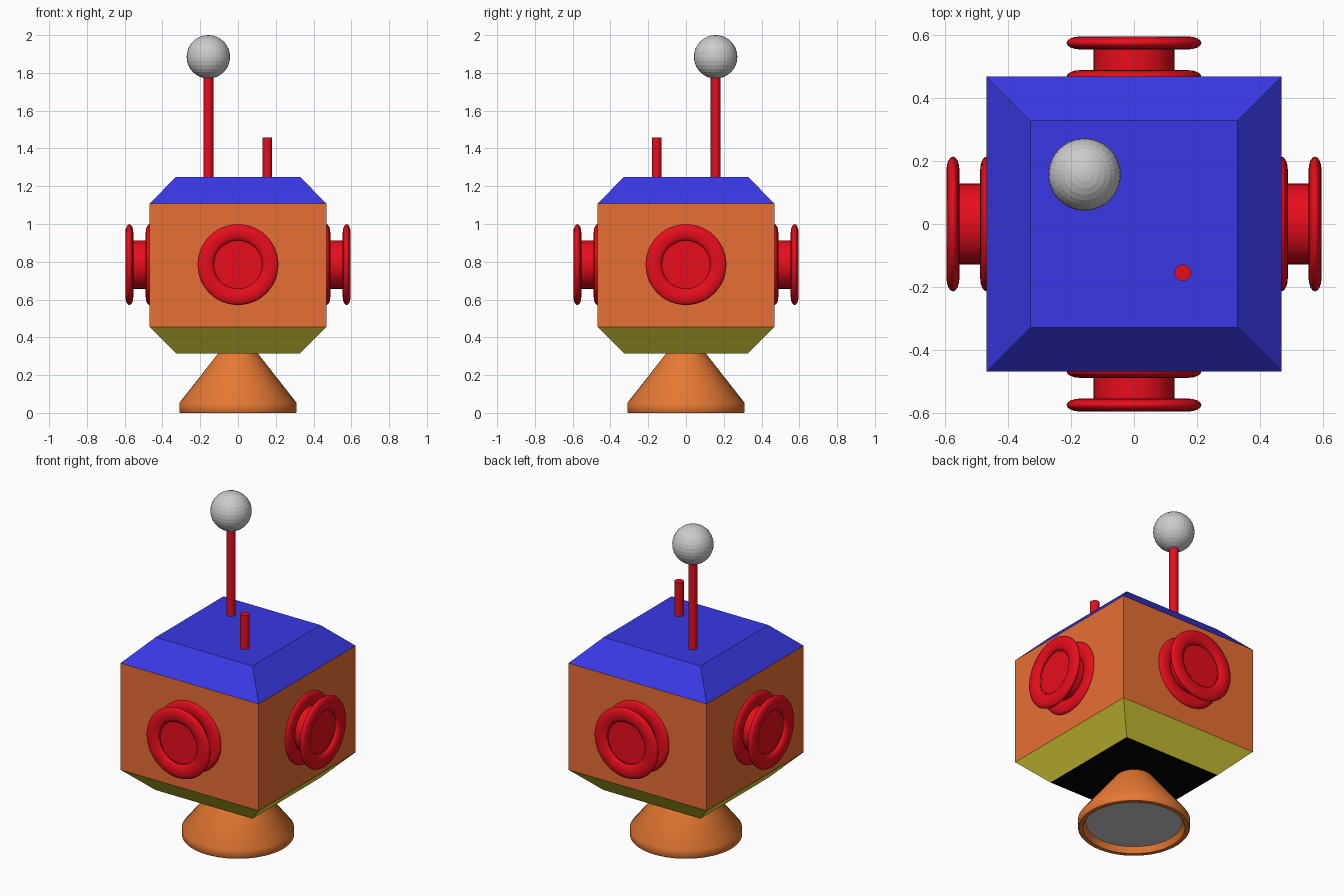
import bpy, bmesh, math
from mathutils import Vector

if "Cube" in bpy.data.objects:
    bpy.data.objects.remove(bpy.data.objects["Cube"])


def material(name, rgb):
    m = bpy.data.materials.new(name)
    m.diffuse_color = (*rgb, 1)
    m.use_nodes = True
    m.node_tree.nodes["Principled BSDF"].inputs["Base Color"].default_value = m.diffuse_color
    return m


RED = material("red", (0.80, 0.004, 0.012))
ORANGE = material("orange", (0.80, 0.156, 0.034))
COPPER = material("copper", (0.80, 0.19, 0.033))
BLUE = material("blue", (0.04, 0.04, 0.79))
OLIVE = material("olive", (0.78, 0.70, 0.043))
BLACK = material("black", (0, 0, 0))


def finish(name, mat=None, angle=None):
    ob = bpy.context.object
    ob.name = name
    if mat:
        ob.data.materials.append(mat)
    if angle:
        bpy.ops.object.shade_smooth_by_angle(angle=math.radians(angle))
    return ob


def lathe(name, profile, sides, caps=False, turn=0.0, banded=False):
    """Revolve (radius, z) points around z; banded gives each band its own material slot."""
    bm = bmesh.new()
    rings = []
    for r, z in profile:
        rings.append([bm.verts.new((r * math.cos(turn + math.tau * i / sides),
                                    r * math.sin(turn + math.tau * i / sides), z))
                      for i in range(sides)])
    for band, (a, b) in enumerate(zip(rings, rings[1:])):
        for i in range(sides):
            j = (i + 1) % sides
            f = bm.faces.new((a[i], a[j], b[j], b[i]))
            f.material_index = band if banded else 0
    if caps:
        bm.faces.new(rings[0][::-1]).material_index = len(rings) - 1 if banded else 0
        bm.faces.new(rings[-1]).material_index = len(rings) - 2 if banded else 0
    me = bpy.data.meshes.new(name)
    bm.to_mesh(me)
    bm.free()
    ob = bpy.data.objects.new(name, me)
    bpy.context.collection.objects.link(ob)
    bpy.ops.object.select_all(action='DESELECT')
    ob.select_set(True)
    bpy.context.view_layer.objects.active = ob
    return ob


# Square cabin: olive underside slope, orange walls, blue roof, black floor
s2 = math.sqrt(2)
cabin = lathe("cabin", [(0.328 * s2, 0.315), (0.468 * s2, 0.455),
                        (0.468 * s2, 1.108), (0.328 * s2, 1.25)],
              4, True, math.pi / 4, True)
for m in (OLIVE, ORANGE, BLUE, BLACK):
    cabin.data.materials.append(m)

# Engine bell: copper shell with a raised lip around a flat grey plate
lathe("engine_bell", [(0.267, 0.035), (0.283, 0.0), (0.307, 0.0), (0.311, 0.005),
                      (0.311, 0.052), (0.105, 0.315)], 48)
finish("engine_bell", COPPER, 45)
bpy.ops.mesh.primitive_circle_add(vertices=48, radius=0.268, fill_type='NGON',
                                  location=(0, 0, 0.035), rotation=(math.pi, 0, 0))
finish("engine_plate")

# Porthole on each wall: a short drum with two flattened rings
for k, side in enumerate(("right", "back", "left", "front")):
    turn = k * math.pi / 2
    out = Vector((math.cos(turn), math.sin(turn), 0))
    rot = (0, math.pi / 2, turn)

    def at(d):
        return out * d + Vector((0, 0, 0.785))

    bpy.ops.mesh.primitive_cylinder_add(vertices=48, radius=0.128, depth=0.12,
                                        location=at(0.508), rotation=rot)
    finish(side + "_porthole_drum", RED, 30)
    for label, d in (("inner", 0.468), ("outer", 0.575)):
        bpy.ops.mesh.primitive_torus_add(major_segments=48, minor_segments=16,
                                         major_radius=0.171, minor_radius=0.043,
                                         location=at(d), rotation=rot)
        ring = finish(f"{side}_porthole_{label}_ring", RED, 60)
        ring.scale = (1, 1, 0.48)

# Roof antennas
for name, x, y, top in (("tall_antenna", -0.157, 0.157, 1.80),
                        ("short_antenna", 0.155, -0.155, 1.457)):
    bpy.ops.mesh.primitive_cylinder_add(vertices=32, radius=0.026, depth=top - 1.24,
                                        location=(x, y, (top + 1.24) / 2))
    finish(name, RED, 30)

# Faceted grey ball on the tall antenna
bpy.ops.mesh.primitive_uv_sphere_add(segments=32, ring_count=16, radius=0.115,
                                     location=(-0.157, 0.157, 1.885))
finish("antenna_ball")
